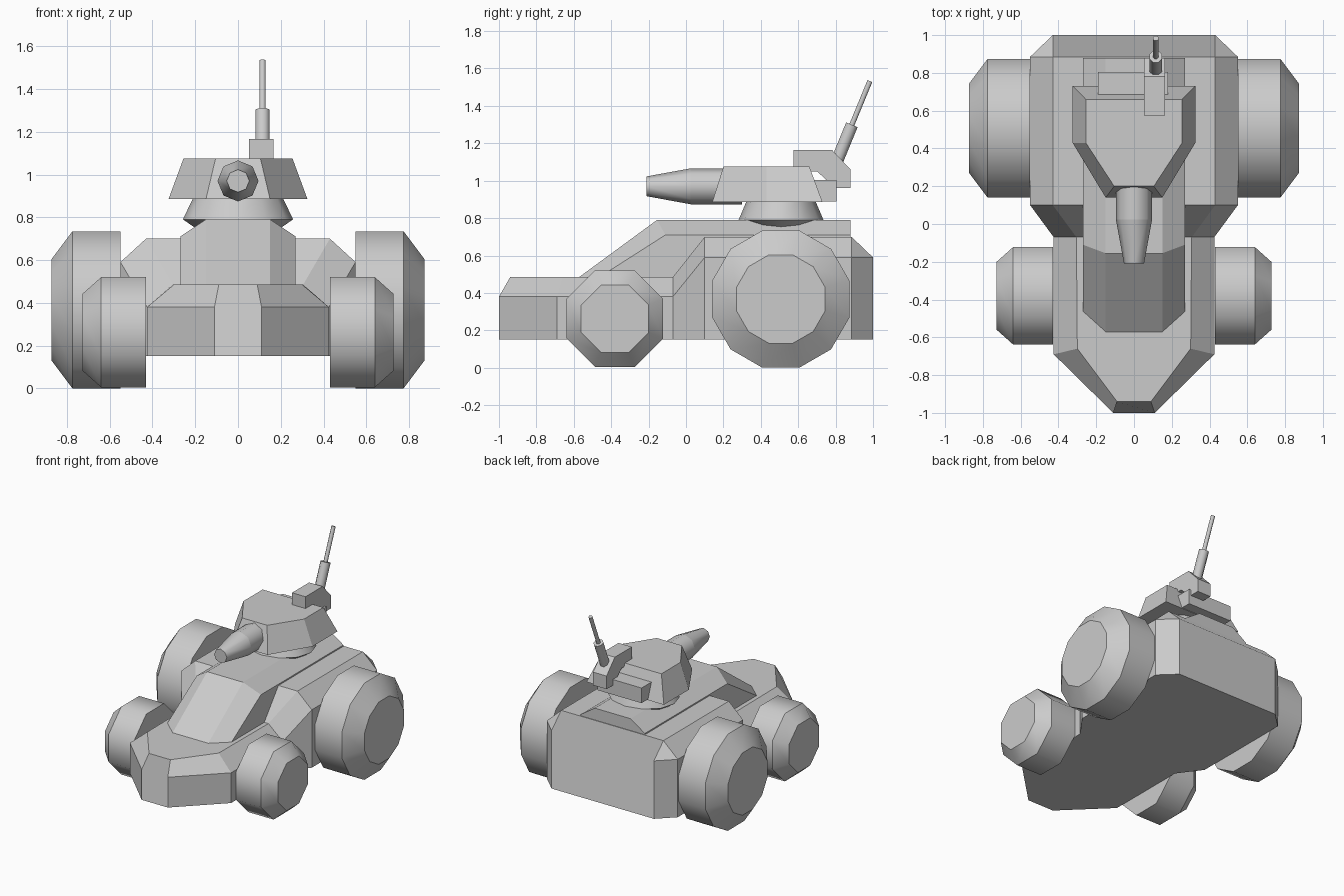
import bpy, bmesh
from math import pi, cos, sin
from mathutils import Vector

if "Cube" in bpy.data.objects:
    bpy.data.objects.remove(bpy.data.objects["Cube"])


def loft(name, rings, smooth=False):
    """Skin closed rings of points, capping both ends."""
    bm = bmesh.new()
    loops = [[bm.verts.new(p) for p in ring] for ring in rings]
    n = len(loops[0])
    for a, b in zip(loops, loops[1:]):
        for i in range(n):
            j = (i + 1) % n
            f = bm.faces.new((a[i], a[j], b[j], b[i]))
            f.smooth = smooth
    for ring in (loops[0], loops[-1]):
        bm.faces.new(ring)
    # keep the rims crisp on smoothed round parts
    for ring in loops:
        for i in range(n):
            e = bm.edges.get((ring[i], ring[(i + 1) % n]))
            if e:
                e.smooth = False
    bmesh.ops.remove_doubles(bm, verts=bm.verts, dist=0.0005)
    bmesh.ops.recalc_face_normals(bm, faces=bm.faces)
    me = bpy.data.meshes.new(name)
    bm.to_mesh(me)
    bm.free()
    ob = bpy.data.objects.new(name, me)
    bpy.context.collection.objects.link(ob)
    return ob


def mirrored(half):
    """Half section listed bottom to top on +x -> full closed ring."""
    return list(half) + [(-x, y, z) for x, y, z in reversed(half)]


def turned(name, origin, axis, profile, sides, phase=0.0, squash=1.0, smooth=True):
    """Faceted lathe: profile is (radius, distance along axis)."""
    d = Vector(axis).normalized()
    u = Vector((1, 0, 0)) if abs(d.x) < 0.5 else Vector((0, 1, 0))
    v = d.cross(u)
    rings = []
    for r, h in profile:
        rings.append([Vector(origin) + d * h
                      + u * r * cos(2 * pi * i / sides + phase)
                      + v * r * squash * sin(2 * pi * i / sides + phase)
                      for i in range(sides)])
    return loft(name, rings, smooth)


def prism(name, profile, x0, x1):
    """Side profile of (y, z) points extruded across x."""
    return loft(name, [[(x, y, z) for y, z in profile] for x in (x0, x1)])


# hull: stations (x, y, side z) and matching top edge (x, y, z)
stations = [((.11, -1.0, .38), (.09, -.94, .485)),
            ((.425, -.69, .38), (.30, -.66, .485)),
            ((.425, -.07, .38), (.305, -.07, .485)),
            ((.55, .10, .59), (.43, .10, .70)),
            ((.55, .885, .59), (.43, .885, .70)),
            ((.43, 1.0, .59), (.43, .885, .70))]
loft("hull", [mirrored([(s[0], s[1], .15), s, t]) for s, t in stations])

# cabin with sloped windshield
loft("cabin", [mirrored(h) for h in (
    [(.27, -.47, .478), (.27, -.47, .48), (.15, -.575, .482)],
    [(.27, -.11, .478), (.27, -.11, .71), (.15, -.155, .79)],
    [(.27, .88, .478), (.27, .88, .71), (.15, .88, .79)])])

# wheels
for side, label in ((1, "right"), (-1, "left")):
    turned("rear_wheel_" + label, (side * .55, .507, .367), (side, 0, 0),
           [(.38, 0), (.38, .225), (.245, .323)], 12, pi / 12)
    turned("front_wheel_" + label, (side * .43, -.38, .262), (side, 0, 0),
           [(.279, 0), (.279, .21), (.195, .297)], 8, pi / 8)

# turret ring and turret
turned("turret_ring", (0, .508, 0), (0, 0, 1),
       [(.17, .73), (.258, .79), (.205, .90)], 12, 0, .88)


def turret_ring_points(xf, yf, xb, ym, yb, z):
    half = [(xf, yf, z), (xb, ym, z), (xb, yb, z)]
    return mirrored(half)


loft("turret", [turret_ring_points(.15, .14, .325, .43, .73, .885),
                turret_ring_points(.105, .20, .255, .43, .66, 1.075)])
prism("turret_rear_box", [(.62, .89), (.805, .89), (.805, 1.005), (.62, 1.005)], -.19, .18)

# gun barrel
turned("gun_barrel", (0, .30, .97), (0, -1, 0),
       [(.096, 0), (.096, .275), (.053, .51)], 8)

# aerial mount and two-stage aerial
prism("aerial_mount", [(.575, 1.05), (.575, 1.165), (.78, 1.165), (.88, 1.06),
                       (.88, .96), (.80, .96), (.70, 1.05)], .052, .165)
lean = Vector((0, .175, .425)).normalized()
base = Vector((.115, .805, 1.10))
turned("aerial_base", base, lean, [(.036, 0), (.036, .215)], 8, pi / 8)
turned("aerial_rod", base, lean, [(.015, .20), (.015, .468)], 8, pi / 8)
